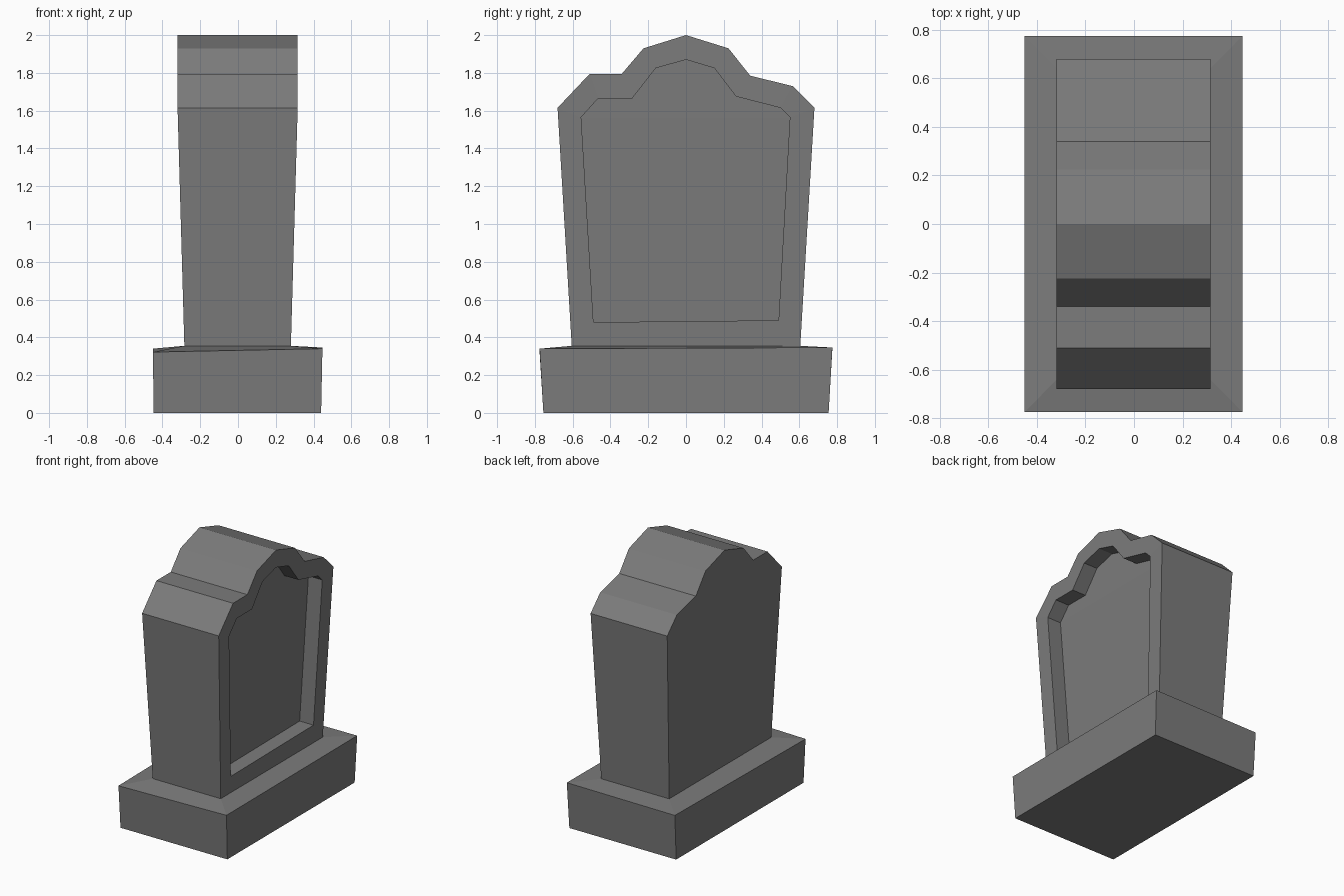
import bpy, bmesh

if "Cube" in bpy.data.objects:
    bpy.data.objects.remove(bpy.data.objects["Cube"])

stone = bpy.data.materials.new("grey stone")
stone.diffuse_color = (0.2, 0.2, 0.2, 1)
stone.use_nodes = True
stone.node_tree.nodes["Principled BSDF"].inputs["Base Color"].default_value = stone.diffuse_color

# Outlines as (y, z), from the left foot over the top to the right foot
OUTER = [(-.605, .355), (-.68, 1.615), (-.51, 1.795), (-.34, 1.795), (-.225, 1.93),
         (0, 2), (.225, 1.93), (.34, 1.785), (.565, 1.73), (.68, 1.615), (.605, .355)]
INNER = [(-.49, .48), (-.555, 1.565), (-.465, 1.665), (-.285, 1.665), (-.16, 1.825),
         (0, 1.87), (.15, 1.825), (.265, 1.675), (.5, 1.615), (.55, 1.565), (.49, .49)]
DEPTH = 0.115


def half_width(z):
    """The slab widens up to the shoulders, then stays constant."""
    return 0.282 + 0.036 * min(1, (z - .355) / 1.26)


def loop(bm, pts):
    return [bm.verts.new(p) for p in pts]


def bridge(bm, a, b):
    n = len(a)
    return [bm.faces.new((a[i], a[(i + 1) % n], b[(i + 1) % n], b[i])) for i in range(n)]


def panel(bm, v):
    """Fill an outline with a lower body and an upper crest, split at the shoulders."""
    bm.faces.new((v[0], v[1], v[-2], v[-1]))
    bm.faces.new(v[1:-1])


def finish(bm, name, hidden):
    bmesh.ops.recalc_face_normals(bm, faces=bm.faces[:])
    bmesh.ops.delete(bm, geom=[hidden], context='FACES_ONLY')
    me = bpy.data.meshes.new(name)
    bm.to_mesh(me)
    bm.free()
    me.materials.append(stone)
    bpy.context.collection.objects.link(bpy.data.objects.new(name, me))


# Headstone slab with a recessed panel on the +x side
bm = bmesh.new()
back = loop(bm, [(-half_width(z) - .002, y, z) for y, z in OUTER])
front = loop(bm, [(half_width(z) - .002, y, z) for y, z in OUTER])
rim = loop(bm, [(half_width(z) - .002, y, z) for y, z in INNER])
floor = loop(bm, [(half_width(z) - .002 - DEPTH, y, z) for y, z in INNER])
panel(bm, back)
sides = bridge(bm, back, front)
bridge(bm, front, rim)
bridge(bm, rim, floor)
panel(bm, floor)
finish(bm, "headstone", sides[-1])      # underside rests on the plinth

# Plinth with a gently sloped, slightly uneven top meeting the headstone foot
bm = bmesh.new()
bottom = loop(bm, [(-.447, -.755, 0), (.44, -.755, 0), (.44, .755, 0), (-.447, .755, 0)])
edge = loop(bm, [(-.45, -.775, .322), (.447, -.775, .34), (.447, .775, .346), (-.45, .775, .34)])
foot = loop(bm, [(-.284, -.605, .355), (.28, -.605, .355), (.28, .605, .355), (-.284, .605, .355)])
bm.faces.new(bottom)
bridge(bm, bottom, edge)
bridge(bm, edge, foot)
finish(bm, "plinth", bm.faces.new(foot))
